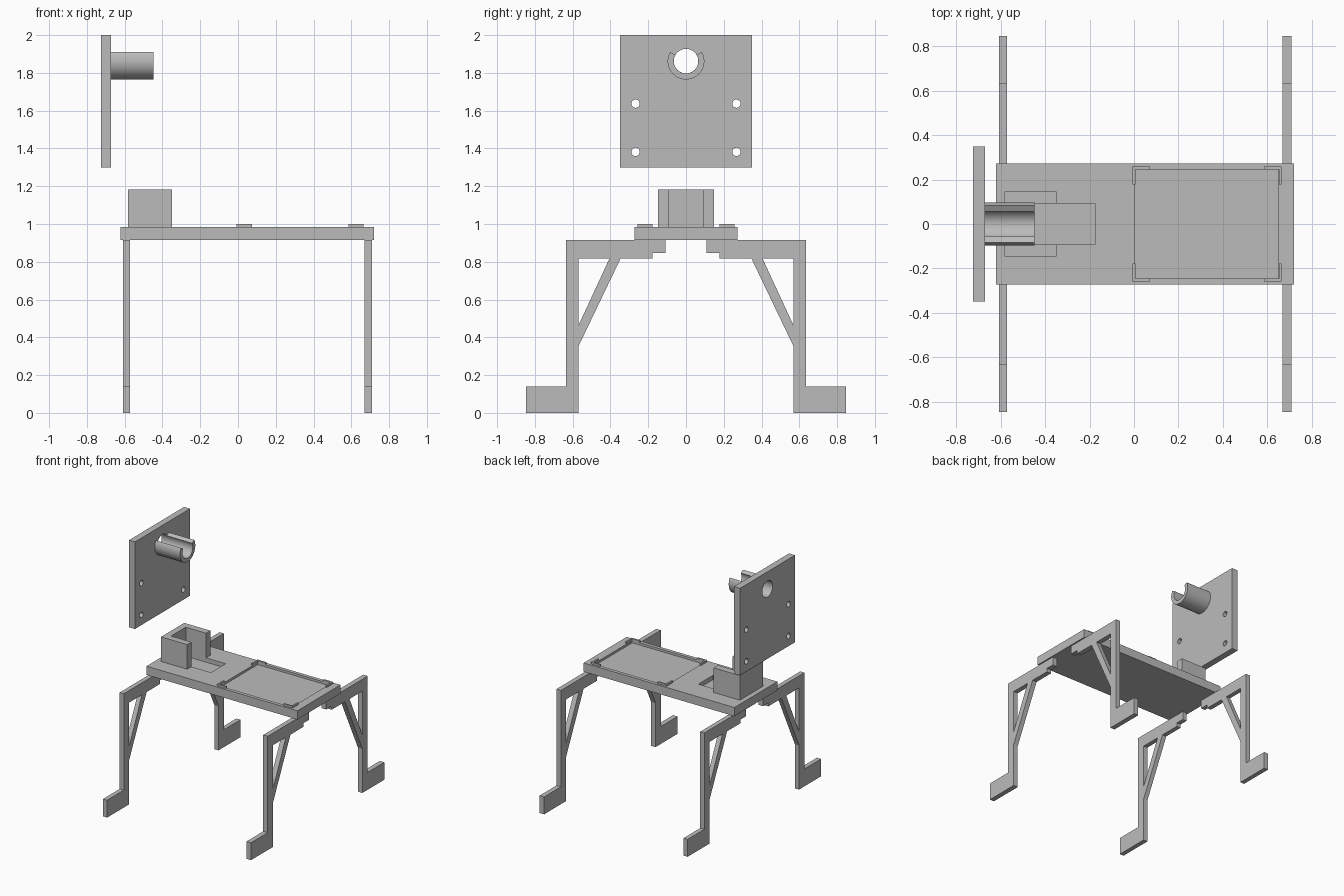
import bpy, bmesh, math
from mathutils import Matrix

if "Cube" in bpy.data.objects:
    bpy.data.objects.remove(bpy.data.objects["Cube"], do_unlink=True)

grey = bpy.data.materials.new("plain grey")
grey.use_nodes = True
colour = (0.5, 0.5, 0.5, 1)
grey.diffuse_color = colour
grey.node_tree.nodes["Principled BSDF"].inputs["Base Color"].default_value = colour

# Prisms along x take (y, z) outlines; prisms along z take (x, y) outlines
ALONG_X = Matrix(((0, 0, 1), (1, 0, 0), (0, 1, 0))).to_4x4()
ALONG_Z = Matrix.Identity(4)


def prism(name, loops, low, high, frame):
    """Extrude filled outlines (inner loops become holes) from low to high."""
    curve = bpy.data.curves.new(name, 'CURVE')
    curve.dimensions = '2D'
    curve.fill_mode = 'BOTH'
    curve.extrude = (high - low) / 2
    for loop in loops:
        spline = curve.splines.new('POLY')
        spline.points.add(len(loop) - 1)
        for point, (u, v) in zip(spline.points, loop):
            point.co = (u, v, 0, 1)
        spline.use_cyclic_u = True
    temp = bpy.data.objects.new(name, curve)
    bpy.context.collection.objects.link(temp)
    graph = bpy.context.evaluated_depsgraph_get()
    mesh = bpy.data.meshes.new_from_object(temp.evaluated_get(graph))
    bpy.data.objects.remove(temp, do_unlink=True)
    mesh.transform(frame @ Matrix.Translation((0, 0, (low + high) / 2)))
    bm = bmesh.new()
    bm.from_mesh(mesh)
    bmesh.ops.remove_doubles(bm, verts=bm.verts, dist=0.0001)
    bmesh.ops.recalc_face_normals(bm, faces=bm.faces)
    for face in bm.faces:
        face.smooth = False
    bm.to_mesh(mesh)
    bm.free()
    mesh.materials.clear()
    mesh.materials.append(grey)
    obj = bpy.data.objects.new(name, mesh)
    bpy.context.collection.objects.link(obj)
    return obj


def rect(u0, u1, v0, v1):
    return [(u0, v0), (u1, v0), (u1, v1), (u0, v1)]


def arc(u, v, r, start=0, end=360, steps=48):
    count = steps if end - start == 360 else steps + 1
    angles = [math.radians(start + (end - start) * i / steps) for i in range(count)]
    return [(u + r * math.cos(a), v + r * math.sin(a)) for a in angles]


def smooth(obj):
    bpy.ops.object.select_all(action='DESELECT')
    obj.select_set(True)
    bpy.context.view_layer.objects.active = obj
    bpy.ops.object.shade_smooth_by_angle(angle=math.radians(30))


# Base board with servo pocket and shallow tray cut into the top
bottom, top = 0.915, 0.985
board = prism("base_board", [rect(-0.622, 0.72, -0.273, 0.273)], bottom, top, ALONG_Z)
pockets = (("servo_pocket_cutter", rect(-0.53, -0.175, -0.093, 0.093), 0.035),
           ("tray_cutter", rect(0.004, 0.65, -0.245, 0.245), 0.018))
for name, outline, depth in pockets:
    cutter = prism(name, [outline], top - depth, top + 0.1, ALONG_Z)
    cutter.hide_render = True
    cutter.hide_set(True)
    cutter.display_type = 'WIRE'
    cut = board.modifiers.new(name, 'BOOLEAN')
    cut.operation = 'DIFFERENCE'
    cut.solver = 'EXACT'
    cut.object = cutter
bpy.context.view_layer.update()
cut_mesh = bpy.data.meshes.new_from_object(
    board.evaluated_get(bpy.context.evaluated_depsgraph_get()))
board.modifiers.clear()
board.data = cut_mesh
for name, outline, depth in pockets:
    bpy.data.objects.remove(bpy.data.objects[name], do_unlink=True)

# Raised corner brackets around the tray
for x, sx, end in ((-0.007, 1, "inner"), (0.665, -1, "outer")):
    for sy, side in ((-1, "front"), (1, "back")):
        steps = [(0, 0), (0.08, 0), (0.08, 0.013), (0.013, 0.013), (0.013, 0.08), (0, 0.08)]
        outline = [(x + sx * a, sy * (0.258 - b)) for a, b in steps]
        prism(f"tray_bracket_{end}_{side}", [outline], top, 1.0, ALONG_Z)

# U-shaped holder open towards the tray
half, inner, back, mouth = 0.147, 0.093, -0.582, -0.349
prism("servo_holder", [[(back, -half), (mouth, -half), (mouth, -inner), (-0.53, -inner),
                        (-0.53, inner), (mouth, inner), (mouth, half), (back, half)]],
      top, 1.183, ALONG_Z)

# Four braced legs with outward feet
leg = [(0.108, 0.915), (0.635, 0.915), (0.635, 0.14), (0.847, 0.14), (0.847, 0),
       (0.568, 0), (0.568, 0.355), (0.346, 0.818), (0.178, 0.818), (0.178, 0.847),
       (0.108, 0.847)]
gap = [(0.405, 0.818), (0.568, 0.818), (0.568, 0.466)]
for x0, x1, end in ((-0.608, -0.571, "right"), (0.669, 0.709, "left")):
    for sy, side in ((-1, "front"), (1, "back")):
        loops = [[(sy * y, z) for y, z in loop] for loop in (leg, gap)]
        prism(f"leg_{side}_{end}", loops, x0, x1, ALONG_X)

# Floating sensor plate with four screw holes and a central bore
bore_z, bore_r = 1.862, 0.065
holes = [arc(sy * 0.267, z, 0.022, steps=24) for sy in (-1, 1) for z in (1.382, 1.637)]
plate = prism("mount_plate", [rect(-0.35, 0.35, 1.3, 2.0), arc(0, bore_z, bore_r)] + holes,
              -0.725, -0.672, ALONG_X)
smooth(plate)

# Open-topped tube on the plate
tube = prism("clip_tube", [arc(0, bore_z, 0.097, 150, 390)
                           + arc(0, bore_z, bore_r, 150, 390)[::-1]],
             -0.672, -0.448, ALONG_X)
smooth(tube)
